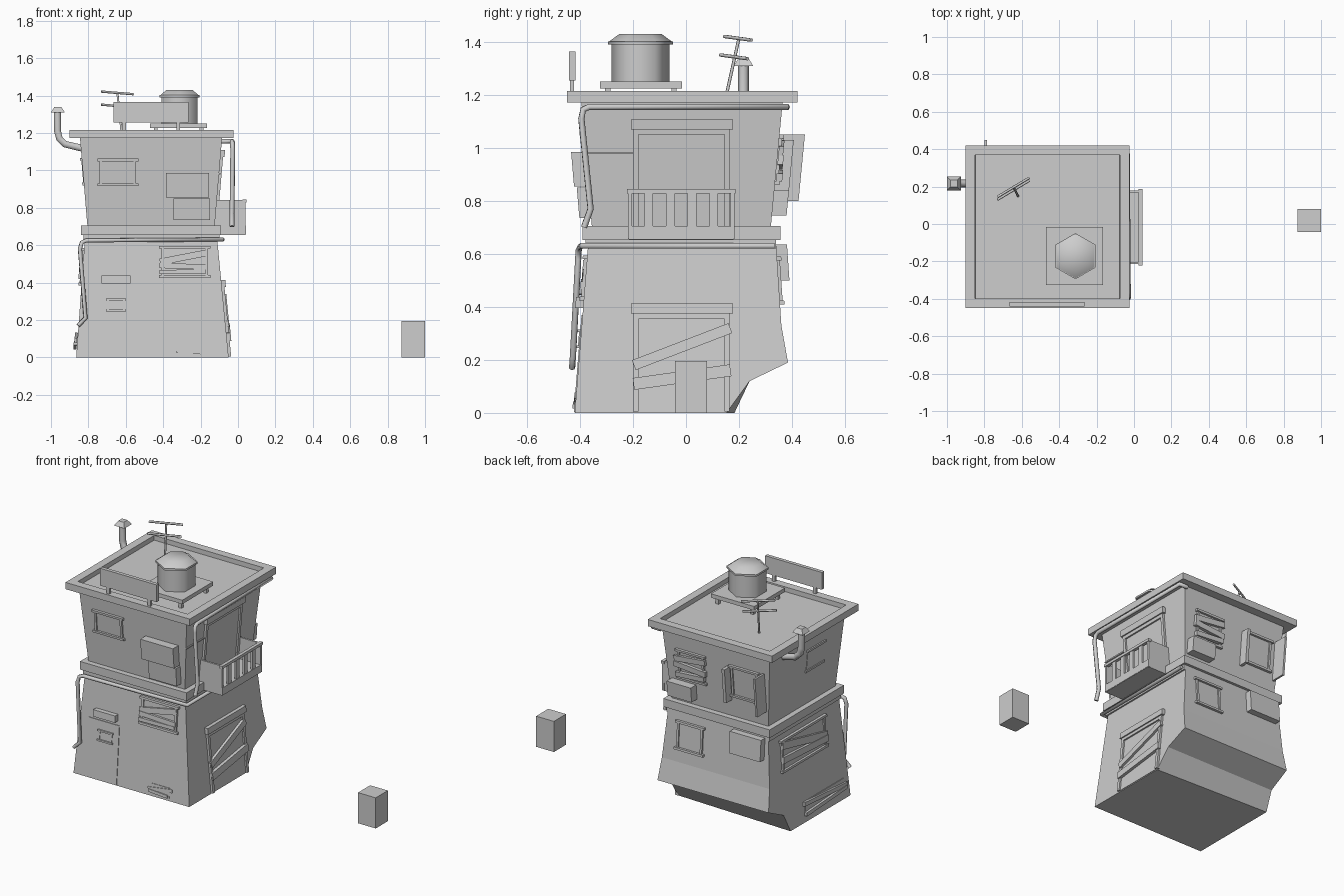
import bpy, bmesh
from math import radians, sin, cos

if "Cube" in bpy.data.objects:
    bpy.data.objects.remove(bpy.data.objects["Cube"])

SHADE = (0.61, 0.61, 0.61, 1)
grey = bpy.data.materials.new("light_grey")
grey.use_nodes = True
grey.diffuse_color = SHADE
grey.node_tree.nodes["Principled BSDF"].inputs["Base Color"].default_value = SHADE

# Each leaning wall: outward direction, offset at ground level, offset gained per height
WALLS = {
    "low_front": ((0, -1), 0.42, -0.08), "low_left": ((1, 0), -0.05, -0.097),
    "low_right": ((-1, 0), 0.865, -0.073), "low_back": ((0, 1), 0.383, -0.069),
    "up_front": ((0, -1), 0.295, 0.085), "up_left": ((1, 0), -0.185, 0.085),
    "up_right": ((-1, 0), 0.745, 0.085), "up_back": ((0, 1), 0.253, 0.096),
}


def finish(name, bm):
    bmesh.ops.recalc_face_normals(bm, faces=bm.faces)
    mesh = bpy.data.meshes.new(name)
    bm.to_mesh(mesh)
    bm.free()
    mesh.materials.append(grey)
    obj = bpy.data.objects.new(name, mesh)
    bpy.context.collection.objects.link(obj)
    return obj


def loft(name, ring_a, ring_b):
    """Solid between two matching outlines."""
    bm = bmesh.new()
    a = [bm.verts.new(p) for p in ring_a]
    b = [bm.verts.new(p) for p in ring_b]
    bm.faces.new(a)
    bm.faces.new(b)
    n = len(a)
    for i in range(n):
        j = (i + 1) % n
        bm.faces.new((a[i], a[j], b[j], b[i]))
    return finish(name, bm)


def rect(x0, x1, y0, y1, z):
    return [(x0, y0, z), (x1, y0, z), (x1, y1, z), (x0, y1, z)]


def box(name, x0, x1, y0, y1, z0, z1):
    return loft(name, rect(x0, x1, y0, y1, z0), rect(x0, x1, y0, y1, z1))


def on_wall(wall, u, z, d):
    (nx, ny), base, lean = WALLS[wall]
    out = base + lean * z + d
    return (nx * out, u, z) if nx else (u, ny * out, z)


def plate(name, wall, u0, u1, z0, z1, depth, roll=0, back=-0.01):
    """Block lying on a leaning wall, optionally rolled in its plane."""
    uc, zc, r = (u0 + u1) / 2, (z0 + z1) / 2, radians(roll)
    corners = []
    for u, z in ((u0, z0), (u1, z0), (u1, z1), (u0, z1)):
        du, dz = u - uc, z - zc
        corners.append((uc + du * cos(r) - dz * sin(r), zc + du * sin(r) + dz * cos(r)))
    return loft(name, [on_wall(wall, u, z, back) for u, z in corners],
                [on_wall(wall, u, z, depth) for u, z in corners])


def window(name, wall, u0, u1, z0, z1, sill=0.012, depth=0.011, w=0.014):
    """Pane, side frames, overhanging header and sill."""
    plate(name + "_pane", wall, u0, u1, z0, z1, 0.003)
    for side, u in (("a", u0), ("b", u1 - w)):
        plate(name + "_jamb_" + side, wall, u, u + w, z0, z1, depth)
    plate(name + "_header", wall, u0 - sill, u1 + sill, z1 - w, z1, depth + 0.006)
    plate(name + "_sill", wall, u0 - sill, u1 + sill, z0, z0 + w, depth + 0.006)


def boards(name, wall, items, depth=0.02):
    for i, (u0, u1, z, h, roll) in enumerate(items):
        plate(f"{name}_board_{i}", wall, u0, u1, z - h / 2, z + h / 2, depth + 0.003 * i, roll, 0.002)


def tube(name, points, radius):
    curve = bpy.data.curves.new(name, "CURVE")
    curve.dimensions = "3D"
    curve.bevel_depth, curve.bevel_resolution, curve.use_fill_caps = radius, 1, True
    spline = curve.splines.new("POLY")
    spline.points.add(len(points) - 1)
    for point, co in zip(spline.points, points):
        point.co = (*co, 1)
    curve.materials.append(grey)
    obj = bpy.data.objects.new(name, curve)
    bpy.context.collection.objects.link(obj)
    bpy.ops.object.select_all(action="DESELECT")
    obj.select_set(True)
    bpy.context.view_layer.objects.active = obj
    bpy.ops.object.convert(target="MESH")


def drum(name, x, y, z0, z1, r0, r1, sides=6, smooth=True):
    bpy.ops.mesh.primitive_cone_add(vertices=sides, radius1=r0, radius2=r1, depth=z1 - z0,
                                    location=(x, y, (z0 + z1) / 2))
    obj = bpy.context.object
    obj.name = name
    obj.data.materials.append(grey)
    if smooth:
        bpy.ops.object.shade_smooth_by_angle(angle=radians(65))
    return obj


# Ground storey with a bulging, undercut back; the last value pulls in the left end
profile = [(-0.42, 0, 0), (0.183, 0, 0.03), (0.24, 0.12, 0), (0.385, 0.19, 0), (0.36, 0.33, 0),
           (0.34, 0.64, 0), (-0.369, 0.64, 0)]
loft("ground_storey", [(-0.865 + 0.073 * z, y, z) for y, z, pull in profile],
     [(-0.05 - 0.097 * z, y - pull, z) for y, z, pull in profile])
box("lower_ledge", -0.825, -0.1, -0.38, 0.34, 0.62, 0.655)
box("ledge", -0.84, -0.09, -0.39, 0.357, 0.653, 0.705)

# Upper storey and roof with a sunken top
loft("upper_storey", rect(-0.805, -0.125, -0.355, 0.32, 0.7), rect(-0.845, -0.085, -0.395, 0.365, 1.175))
roof = box("roof", -0.9, -0.025, -0.45, 0.42, 1.172, 1.215)
bm = bmesh.new()
bm.from_mesh(roof.data)
top = [max(bm.faces, key=lambda f: f.calc_center_median().z)]
bmesh.ops.inset_individual(bm, faces=top, thickness=0.051, use_even_offset=True)
bmesh.ops.inset_individual(bm, faces=top, thickness=0.0005, depth=-0.03)
bm.to_mesh(roof.data)
bm.free()

# Water tank on its stand
box("tank_stand", -0.47, -0.165, -0.325, -0.015, 1.225, 1.25)
for x in (-0.45, -0.205):
    for y in (-0.305, -0.055):
        box("tank_leg", x, x + 0.02, y, y + 0.02, 1.18, 1.23)
drum("tank", -0.313, -0.172, 1.25, 1.395, 0.11, 0.11)
drum("tank_rim", -0.313, -0.172, 1.39, 1.402, 0.123, 0.123)
drum("tank_lid", -0.313, -0.172, 1.4, 1.43, 0.121, 0.08)

# Blank roof board on posts
box("roof_board", -0.665, -0.265, -0.441, -0.418, 1.255, 1.365)
for x in (-0.62, -0.33):
    box("board_post", x, x + 0.02, -0.437, -0.422, 1.2, 1.26)

# Aerial
tube("aerial_mast", [(-0.62, 0.148, 1.18), (-0.645, 0.2, 1.415)], 0.006)
for name, drop, shift in (("upper", 0, 0), ("lower", 0.07, -0.015)):
    tube("aerial_bar_" + name, [(-0.73, 0.145 + shift, 1.421 - drop), (-0.56, 0.247 + shift, 1.407 - drop)], 0.007)

# Stove pipe
tube("stove_pipe", [(-0.82, 0.217, 1.115), (-0.925, 0.217, 1.14), (-0.955, 0.217, 1.17),
                    (-0.965, 0.217, 1.21), (-0.965, 0.217, 1.31)], 0.021)
cap = drum("stove_cap", -0.963, 0.217, 1.31, 1.338, 0.052, 0.027, 4, False)
cap.rotation_euler.z = radians(45)

# Drain pipes
tube("upper_drain", [(-0.09, 0.38, 1.155), (-0.032, 0.38, 1.155), (-0.03, -0.365, 1.155), (-0.03, -0.388, 1.145),
                     (-0.028, -0.395, 1.11), (-0.032, -0.36, 0.77), (-0.032, -0.385, 0.7)], 0.013)
tube("lower_drain", [(-0.083, 0.335, 0.63), (-0.083, -0.395, 0.63), (-0.81, -0.4, 0.625), (-0.835, -0.405, 0.615),
                     (-0.845, -0.407, 0.58), (-0.815, -0.427, 0.21), (-0.855, -0.43, 0.17)], 0.012)
plate("wall_cable", "up_left", -0.38, -0.2, 0.977, 0.985, 0.008)

# Balcony with slotted railing
box("balcony_floor", -0.13, 0.04, -0.215, 0.18, 0.655, 0.705)
for y in (-0.215, 0.168):
    box("balcony_side", -0.125, 0.036, y, y + 0.012, 0.7, 0.842)
box("balcony_base_rail", 0.026, 0.042, -0.218, 0.183, 0.657, 0.705)
box("balcony_top_rail", 0.024, 0.045, -0.222, 0.187, 0.828, 0.845)
edges = [-0.218] + [c + s for c in (-0.18, -0.1, -0.018, 0.064, 0.145) for s in (-0.024, 0.024)] + [0.183]
for y0, y1 in zip(edges[::2], edges[1::2]):
    box("balcony_slat", 0.028, 0.04, y0, y1, 0.7, 0.83)

# Balcony door and boarded side door
for name, wall, z0, z1 in (("balcony_door", "up_left", 0.7, 1.07), ("side_door", "low_left", 0.005, 0.375)):
    plate(name, wall, -0.18, 0.145, z0, z1, 0.004)
    for y in (-0.2, 0.145):
        plate(name + "_jamb", wall, y, y + 0.02, z0, z1, 0.014)
    plate(name + "_top", wall, -0.2, 0.165, z1 - 0.02, z1, 0.014)
    plate(name + "_header", wall, -0.208, 0.178, z1, z1 + 0.038, 0.022)
boards("side_door", "low_left", [(-0.21, 0.18, 0.25, 0.04, 21), (-0.2, 0.17, 0.135, 0.045, 8)])

# Front wall: door, lamp, windows and hanging boxes
plate("front_door", "low_front", -0.775, -0.56, 0.003, 0.37, 0.004)
window("front_door_window", "low_front", -0.7, -0.605, 0.245, 0.315, 0.006, 0.008, 0.01)
plate("door_canopy", "low_front", -0.73, -0.575, 0.395, 0.437, 0.03)
window("front_low_window", "low_front", -0.41, -0.16, 0.425, 0.595)
boards("front_low_window", "low_front",
       [(-0.42, -0.16, 0.535, 0.035, 11), (-0.42, -0.165, 0.487, 0.028, -2), (-0.42, -0.17, 0.458, 0.022, 1)], 0.014)
plate("front_vent", "low_front", -0.32, -0.19, 0.018, 0.08, 0.003)
boards("front_vent", "low_front", [(-0.34, -0.17, 0.055, 0.022, 8), (-0.33, -0.2, 0.03, 0.018, -4)], 0.007)
window("front_up_window", "up_front", -0.74, -0.545, 0.915, 1.062)
plate("hanging_box_high", "up_front", -0.385, -0.155, 0.855, 0.985, 0.055)
plate("hanging_box_low", "up_front", -0.345, -0.15, 0.735, 0.85, 0.045)

# Back wall: boarded window, shuttered window, plain window and boxes
window("back_boarded", "up_back", -0.375, -0.19, 0.86, 1.05)
boards("back_boarded", "up_back", [(-0.39, -0.17, 1.0, 0.035, -6), (-0.39, -0.17, 0.945, 0.035, 5),
                                   (-0.38, -0.18, 0.895, 0.03, -4)])
plate("back_box_high", "up_back", -0.305, -0.135, 0.745, 0.84, 0.055)
window("back_shuttered", "up_back", -0.755, -0.565, 0.84, 1.045)
plate("shutter_open", "up_back", -0.8, -0.787, 0.8, 1.05, 0.095)
plate("shutter_flat", "up_back", -0.555, -0.535, 0.81, 1.03, 0.055)
window("back_low_window", "low_back", -0.365, -0.185, 0.41, 0.59)
plate("back_box_low", "low_back", -0.795, -0.575, 0.5, 0.635, 0.042)

# Right wall: small window, wide boarded window and vent
window("right_up_window", "up_right", -0.2, -0.03, 0.92, 1.065, 0.008, 0.003)
window("right_low_window", "low_right", -0.21, 0.23, 0.385, 0.585)
boards("right_low_window", "low_right", [(-0.22, 0.23, 0.505, 0.045, 12), (-0.22, 0.23, 0.45, 0.04, 3)], 0.016)
plate("right_vent", "low_right", -0.36, 0.03, 0.06, 0.13, 0.004)
boards("right_vent", "low_right", [(-0.38, 0.05, 0.105, 0.025, 4), (-0.37, 0.04, 0.065, 0.022, -3)], 0.016)

# Loose block standing apart
box("loose_block", 0.875, 1.0, -0.042, 0.08, 0, 0.195)
